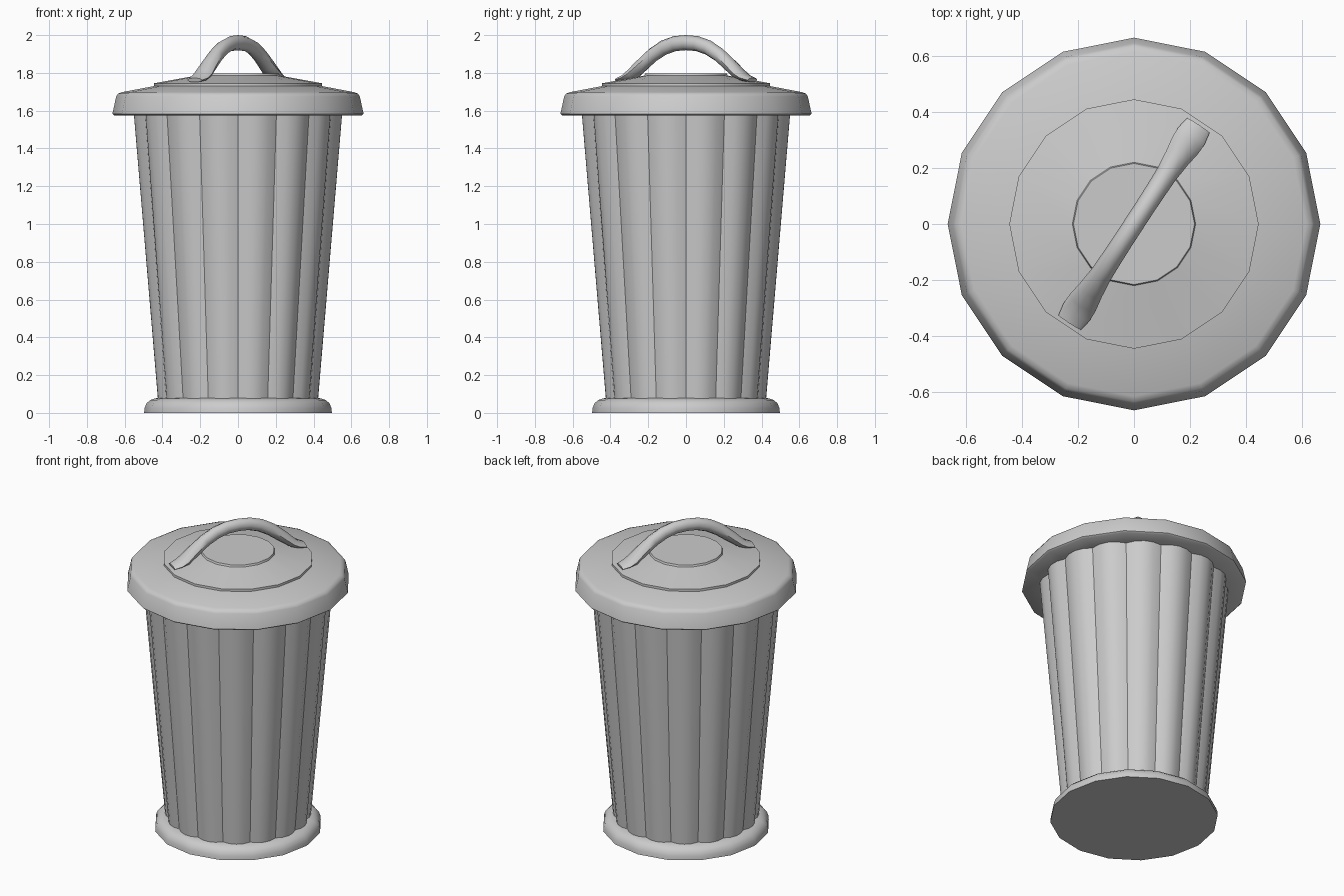
import bpy, bmesh, math
from mathutils import Vector

if "Cube" in bpy.data.objects:
    bpy.data.objects.remove(bpy.data.objects["Cube"])

SIDES = 16
metal = bpy.data.materials.new("light_grey_metal")
metal.use_nodes = True
grey = (0.6, 0.6, 0.6, 1)
metal.diffuse_color = grey
metal.node_tree.nodes["Principled BSDF"].inputs["Base Color"].default_value = grey


def loft(name, rings, angle=30):
    """Skin closed rings of points, cap both ends and shade smooth."""
    bm = bmesh.new()
    loops = [[bm.verts.new(p) for p in ring] for ring in rings]
    n = len(loops[0])
    for a, b in zip(loops, loops[1:]):
        for i in range(n):
            j = (i + 1) % n
            bm.faces.new((a[i], a[j], b[j], b[i]))
    bm.faces.new(loops[0][::-1])
    bm.faces.new(loops[-1])
    bmesh.ops.recalc_face_normals(bm, faces=bm.faces)
    mesh = bpy.data.meshes.new(name)
    bm.to_mesh(mesh)
    bm.free()
    mesh.materials.append(metal)
    obj = bpy.data.objects.new(name, mesh)
    bpy.context.collection.objects.link(obj)
    bpy.ops.object.select_all(action="DESELECT")
    obj.select_set(True)
    bpy.context.view_layer.objects.active = obj
    bpy.ops.object.shade_smooth_by_angle(angle=math.radians(angle))
    return obj


def polygon_ring(r, z, count=SIDES):
    step = math.tau / count
    return [(r * math.cos(i * step), r * math.sin(i * step), z) for i in range(count)]


def pleated_ring(crease, bulge, z, cuts=4):
    ring = []
    for i in range(SIDES * cuts):
        t = (i % cuts) / cuts
        a = i * math.tau / (SIDES * cuts)
        r = crease + bulge * 4 * t * (1 - t)
        ring.append((r * math.cos(a), r * math.sin(a), z))
    return ring


# Base foot with a rounded shoulder
foot = [(0.497, 0), (0.495, 0.025), (0.485, 0.05), (0.465, 0.068), (0.44, 0.077), (0.40, 0.08)]
loft("base_foot", [polygon_ring(r, z) for r, z in foot], 40)

# Tapered body of bulging panels that meet in creases
loft("pleated_body", [pleated_ring(0.41, 0.02, 0.06), pleated_ring(0.533, 0.03, 1.60)])

# Lid with a drooping rim, a raised step and a centre disc
lid = [(0.50, 1.575), (0.655, 1.575), (0.665, 1.583), (0.645, 1.675), (0.635, 1.69),
       (0.615, 1.698), (0.445, 1.73), (0.445, 1.745), (0.22, 1.786), (0.216, 1.798)]
loft("lid", [polygon_ring(r, z) for r, z in lid], 40)

# Arched lid handle: distance from centre, height, half width, half thickness
half = [(0.0, 1.96, 0.036, 0.04), (0.07, 1.955, 0.036, 0.04), (0.14, 1.934, 0.037, 0.04),
        (0.21, 1.895, 0.039, 0.039), (0.28, 1.84, 0.046, 0.036), (0.335, 1.795, 0.055, 0.03),
        (0.375, 1.774, 0.056, 0.02), (0.42, 1.762, 0.048, 0.012)]
path = [(-d, z, w, t) for d, z, w, t in half[:0:-1]] + half
along = Vector((math.cos(math.radians(56.9)), math.sin(math.radians(56.9)), 0))
across = Vector((-along.y, along.x, 0))
centres = [along * d + Vector((0, 0, z)) for d, z, w, t in path]
rings = []
for i, (d, z, w, t) in enumerate(path):
    tangent = centres[min(i + 1, len(path) - 1)] - centres[max(i - 1, 0)]
    normal = across.cross(tangent.normalized())
    rings.append([centres[i] + across * w * math.cos(k * math.tau / 8)
                  + normal * t * math.sin(k * math.tau / 8) for k in range(8)])
loft("lid_handle", rings, 50)
